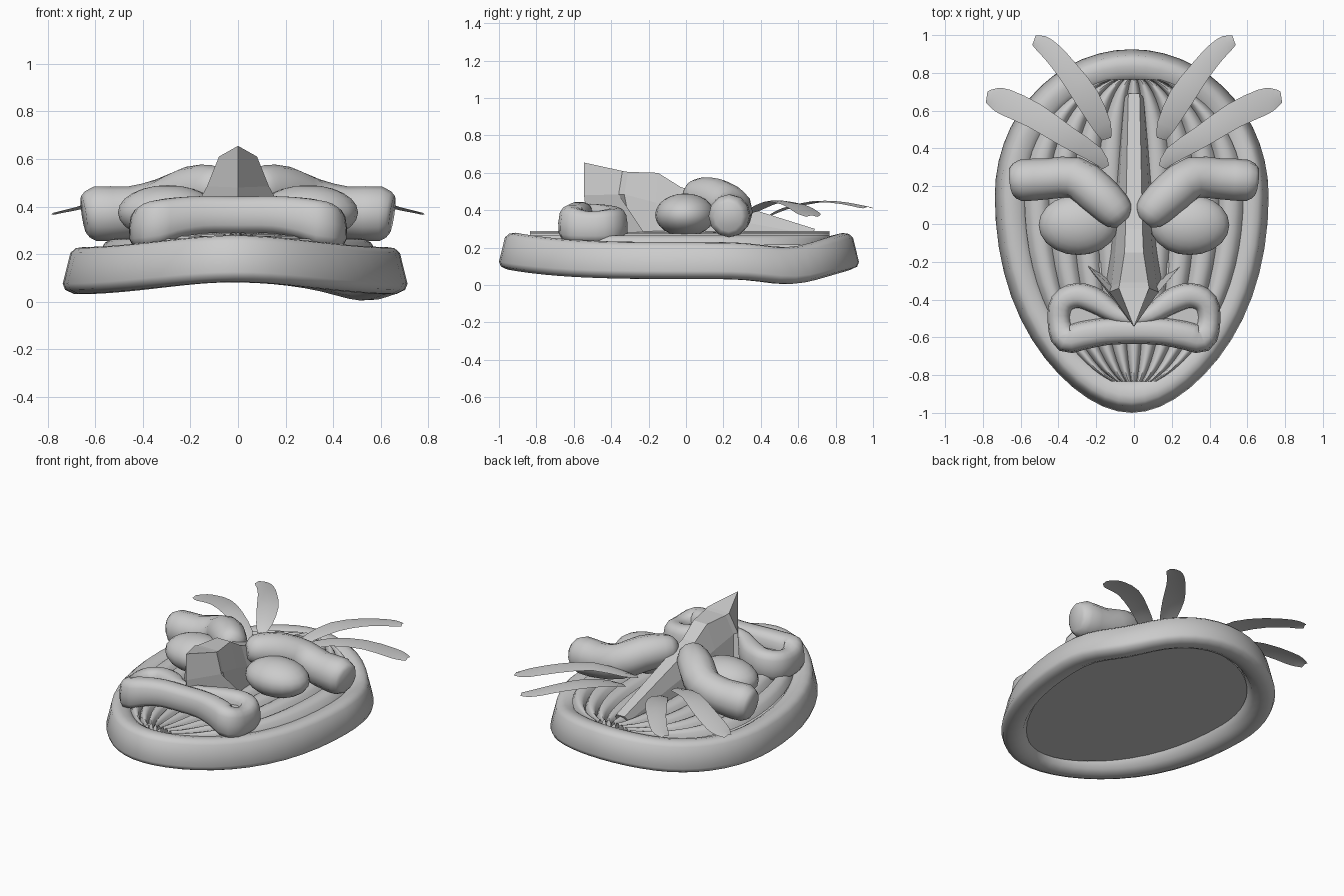
import bpy, bmesh, math
from mathutils import Vector

if "Cube" in bpy.data.objects:
    bpy.data.objects.remove(bpy.data.objects["Cube"])


def finish(name, bm, angle=40, fix=True):
    if fix:
        bmesh.ops.recalc_face_normals(bm, faces=bm.faces)
    else:
        bm.normal_update()
        if sum(f.normal.z for f in bm.faces) < 0 and name != "back_panel":
            bmesh.ops.reverse_faces(bm, faces=bm.faces)
    me = bpy.data.meshes.new(name)
    bm.to_mesh(me)
    bm.free()
    ob = bpy.data.objects.new(name, me)
    bpy.context.collection.objects.link(ob)
    if angle:
        bpy.ops.object.select_all(action='DESELECT')
        ob.select_set(True)
        bpy.context.view_layer.objects.active = ob
        bpy.ops.object.shade_smooth_by_angle(angle=math.radians(angle))
    return ob


def loft(bm, rings, close_ring=True, close_path=False):
    """Skin a list of equally long point rings."""
    vs = [[bm.verts.new(p) for p in r] for r in rings]
    n, m = len(vs), len(vs[0])
    for i in range(n if close_path else n - 1):
        for j in range(m if close_ring else m - 1):
            a, b = vs[i], vs[(i + 1) % n]
            k = (j + 1) % m
            bm.faces.new((a[j], a[k], b[k], b[j]))
    return vs


def smooth_path(pts, steps, closed=False):
    """Catmull-Rom through tuples of any length."""
    n, out = len(pts), []
    get = (lambda i: pts[i % n]) if closed else (lambda i: pts[max(0, min(n - 1, i))])
    for i in range(n if closed else n - 1):
        p = [get(i + k) for k in (-1, 0, 1, 2)]
        for s in range(steps):
            t = s / steps
            out.append(tuple(0.5 * (2 * b + (c - a) * t + (2 * a - 5 * b + 4 * c - d) * t * t
                                    + (3 * b - a - 3 * c + d) * t ** 3) for a, b, c, d in zip(*p)))
    if not closed:
        out.append(pts[-1])
    return out


def tube_rings(path, sides, closed=False, square=1.0, flare=0.0):
    """path items: x, y, z, half width, half height."""
    rings, n = [], len(path)
    spow = lambda v: math.copysign(abs(v) ** square, v)
    for i, p in enumerate(path):
        a = path[(i - 1) % n] if closed else path[max(i - 1, 0)]
        b = path[(i + 1) % n] if closed else path[min(i + 1, n - 1)]
        d = (Vector(b[:3]) - Vector(a[:3])).normalized()
        side = d.cross(Vector((0, 0, 1))).normalized()
        up = Vector((0, 0, 1)) if closed else side.cross(d)
        rings.append([Vector(p[:3]) + side * p[3] * spow(math.cos(t)) * (1 - flare * math.sin(t))
                      + up * p[4] * spow(math.sin(t))
                      for t in (2 * math.pi * k / sides for k in range(sides))])
    return rings


def egg(t, inset=0.0):
    """Egg outline of the mask, wide end at the back."""
    c, s = math.cos(t), math.sin(t)
    if s > 0:
        return (0.725 - inset) * c, 0.15 + (0.775 - inset) * s
    return (0.725 - inset) * c * (1 - 0.14 * s ** 4), 0.15 + (1.15 - inset) * s


def warp(t):
    """Ends curl up; the back right sags a little."""
    x, y = egg(t)
    sag = 0.032 * max(0, min(1, 0.5 + x))
    return 0.05 * math.sin(t) ** 4 - sag * math.exp(-((y - 0.6) / 0.2) ** 2)


# Rim: rounded section swept round the egg outline
section = [(0.032, 0.205), (0.0, 0.075), (0.01, 0.05), (0.045, 0.033), (0.09, 0.032), (0.135, 0.052),
           (0.172, 0.11), (0.172, 0.18), (0.155, 0.205), (0.13, 0.22), (0.09, 0.23), (0.055, 0.225)]
N = 52
bm = bmesh.new()
rings = []
for i in range(N):
    t = 2 * math.pi * i / N
    rings.append([(egg(t, d)[0] - 0.012, egg(t, d)[1], z + warp(t)) for d, z in section])
loft(bm, rings, close_path=True)
finish("rim", bm, 45)

# Back panel closing the underside
bm = bmesh.new()
bm.faces.new([bm.verts.new((*egg(-2 * math.pi * i / N, 0.16), 0.10 + 0.5 * warp(-2 * math.pi * i / N)))
              for i in range(N)])
finish("back_panel", bm, 0, fix=False)

# Face: lengthwise ridges that narrow towards chin and forehead
RIDGES, SUB = 9, 6
bm = bmesh.new()
rings = []
for i in range(29):
    t = math.pi / 2 * 0.84 * (2 * i / 28 - 1)
    x, y = egg(t, 0.145)
    y = 0.15 + (y - 0.15) * 1.01
    row = []
    for j in range(RIDGES * SUB + 1):
        u = 2 * j / (RIDGES * SUB) - 1
        bump = abs(math.sin(math.pi * j / SUB)) ** 0.5
        row.append((x * u, y, 0.215 + 0.03 * (1 - u * u) + 0.045 * bump))
    rings.append(row)
loft(bm, rings, close_ring=False)
finish("ridged_face", bm, 45, fix=False)

# Nose: faceted wedge, each station lists top, middle and base on one side
stations = [
    [(0.03, 0.69, 0.30), (0.05, 0.67, 0.27), (0.06, 0.65, 0.22)],
    [(0.045, -0.03, 0.525), (0.09, -0.03, 0.40), (0.12, -0.03, 0.23)],
    [(0.05, -0.15, 0.60), (0.10, -0.16, 0.44), (0.13, -0.15, 0.23)],
    [(0.075, -0.31, 0.605), (0.12, -0.33, 0.485), (0.15, -0.28, 0.23)],
    [(0.08, -0.34, 0.61), (0.13, -0.36, 0.485), (0.26, -0.205, 0.25)],
    [(0, -0.545, 0.655), (0, -0.545, 0.48), (0, -0.52, 0.25)],
]
bm = bmesh.new()
vs = loft(bm, [[(-x, y, z) for x, y, z in reversed(st)] + st for st in stations])
bm.faces.new(vs[0])
bmesh.ops.remove_doubles(bm, verts=bm.verts, dist=0.001)
finish("nose", bm, 0)

# Lips: closed thick loop with a sunken floor between the two bands
half = [(0.15, -0.57, 0.365, 0.072, 0.08), (0.27, -0.59, 0.35, 0.075, 0.088),
        (0.36, -0.605, 0.325, 0.075, 0.098), (0.395, -0.52, 0.31, 0.062, 0.085),
        (0.38, -0.42, 0.315, 0.066, 0.09), (0.30, -0.38, 0.325, 0.068, 0.09),
        (0.20, -0.41, 0.335, 0.068, 0.09), (0.09, -0.48, 0.35, 0.05, 0.085)]
loop = ([(0, -0.565, 0.365, 0.07, 0.078)] + half + [(0, -0.50, 0.35, 0.045, 0.085)]
        + [(-p[0],) + p[1:] for p in reversed(half)])
path = smooth_path(loop, 3, True)
bm = bmesh.new()
loft(bm, tube_rings(path, 14, True, 0.7, 0.1), close_path=True)
finish("lips", bm, 55)
bm = bmesh.new()
bm.faces.new([bm.verts.new((p[0], p[1], 0.355)) for p in path])
finish("lip_groove", bm, 0, fix=False)

brow_path = [(0.648, 0.225, 0.365, 0.075, 0.08), (0.60, 0.23, 0.37, 0.11, 0.115),
             (0.45, 0.24, 0.375, 0.108, 0.11), (0.31, 0.245, 0.41, 0.11, 0.11),
             (0.20, 0.165, 0.46, 0.112, 0.11), (0.11, 0.08, 0.475, 0.10, 0.10),
             (0.075, 0.035, 0.475, 0.08, 0.08), (0.055, 0.012, 0.475, 0.045, 0.045)]

# Leaf centre lines: x, y, z, half width
side_leaf = [(0.15, 0.30, 0.37, 0.02), (0.20, 0.365, 0.40, 0.045), (0.36, 0.465, 0.445, 0.058),
             (0.53, 0.575, 0.43, 0.068), (0.68, 0.645, 0.39, 0.07), (0.74, 0.665, 0.375, 0.055),
             (0.78, 0.672, 0.365, 0.03)]
top_leaf = [(0.145, 0.45, 0.37, 0.025), (0.17, 0.52, 0.405, 0.05), (0.25, 0.67, 0.44, 0.066),
            (0.35, 0.81, 0.44, 0.058), (0.435, 0.91, 0.425, 0.052), (0.49, 0.955, 0.415, 0.045),
            (0.53, 0.972, 0.41, 0.026)]

for s, side in ((-1, "left"), (1, "right")):
    flip = lambda pts: [(s * p[0],) + tuple(p[1:]) for p in pts]

    # Eye
    bm = bmesh.new()
    bmesh.ops.create_uvsphere(bm, u_segments=20, v_segments=12, radius=1)
    for v in bm.verts:
        v.co = Vector((s * 0.295 + v.co.x * 0.21, v.co.y * 0.16 - 0.005, 0.375 + v.co.z * 0.115))
    finish(side + "_eye", bm, 60)

    # Brow
    bm = bmesh.new()
    vs = loft(bm, tube_rings(smooth_path(flip(brow_path), 2), 12))
    bm.faces.new(vs[0])
    bm.faces.new(vs[-1])
    finish(side + "_brow", bm, 60)

    # Two thin curved leaves
    for name, leaf in (("side", side_leaf), ("top", top_leaf)):
        bm = bmesh.new()
        pts = smooth_path(flip(leaf), 2)
        rows = []
        for i, p in enumerate(pts):
            a, b = pts[max(i - 1, 0)], pts[min(i + 1, len(pts) - 1)]
            d = Vector((b[0] - a[0], b[1] - a[1], 0)).normalized()
            w = Vector((-d.y, d.x, 0)) * p[3]
            c = Vector(p[:3])
            rows.append([c - w, c + Vector((0, 0, 0.008)), c + w])
        loft(bm, rows, close_ring=False)
        finish(side + "_" + name + "_leaf", bm, 60, fix=False)
